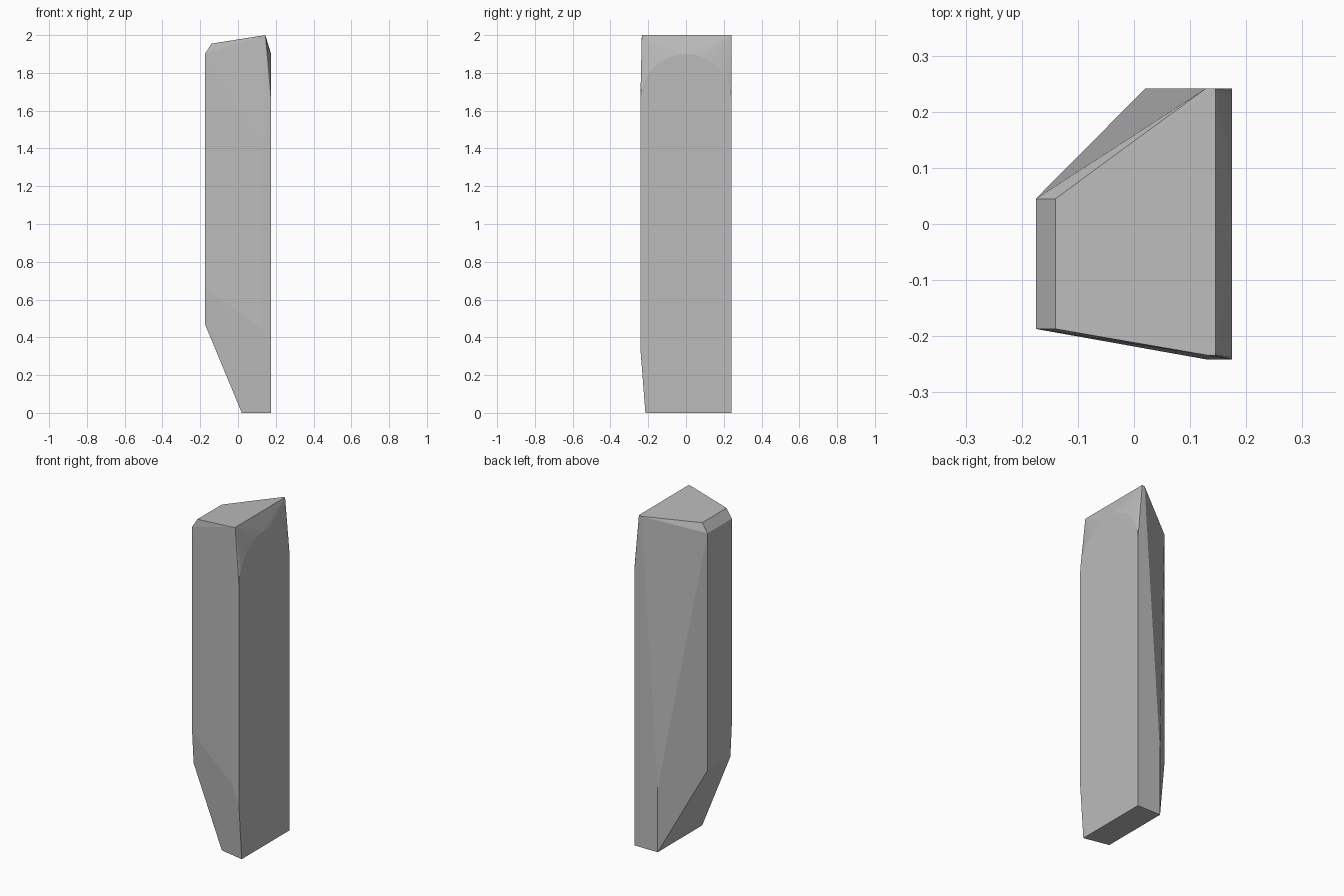
import bpy, bmesh, math

cube = bpy.data.objects.get("Cube")
if cube:
    bpy.data.objects.remove(cube, do_unlink=True)

stone = bpy.data.materials.new("grey stone")
stone.use_nodes = True
colour = (0.5, 0.5, 0.5, 1)
stone.diffuse_color = colour
stone.node_tree.nodes["Principled BSDF"].inputs["Base Color"].default_value = colour

HALF_W, HALF_D = 0.175, 0.2415

# Foot: narrow flat base
corners = [(0.02, -0.183, 0), (0.02, HALF_D, 0),
           (HALF_W, -0.215, 0), (HALF_W, HALF_D, 0)]
# Narrow side, with its sloping lower end
corners += [(-HALF_W, y, z) for y, z in
            [(-0.173, 0.47), (-0.187, 0.66), (-0.187, 1.9), (0.045, 0.47), (0.045, 1.9)]]
# Front strip and the back corner where the slanted side begins to twist
corners += [(0.13, -HALF_D, 0.45), (HALF_W, -HALF_D, 0.34),
            (0.13, -HALF_D, 1.4), (0.02, HALF_D, 0.39)]
# Sloping top and its ridge
corners += [(-0.14, -0.187, 1.955), (-0.14, 0.045, 1.955), (0.13, -0.234, 1.997),
            (0.128, HALF_D, 1.997), (0.145, -0.234, 2), (0.145, HALF_D, 2)]
# Arched upper edge of the broad side
STEPS = 16
for i in range(STEPS + 1):
    a = math.pi * (i / STEPS - 0.5)
    corners.append((HALF_W, HALF_D * math.sin(a), 1.66 + 0.24 * math.cos(a)))

# Wrap the corners into one faceted block
bm = bmesh.new()
for c in corners:
    bm.verts.new(c)
hull = bmesh.ops.convex_hull(bm, input=bm.verts[:])
spare = {g for g in hull["geom_interior"] + hull["geom_unused"]
         if isinstance(g, bmesh.types.BMVert)}
bmesh.ops.delete(bm, geom=list(spare), context="VERTS")
bmesh.ops.dissolve_limit(bm, angle_limit=math.radians(0.5),
                         verts=bm.verts[:], edges=bm.edges[:])
bmesh.ops.recalc_face_normals(bm, faces=bm.faces[:])

mesh = bpy.data.meshes.new("stone_block")
bm.to_mesh(mesh)
bm.free()
mesh.materials.append(stone)
block = bpy.data.objects.new("stone_block", mesh)
bpy.context.collection.objects.link(block)
